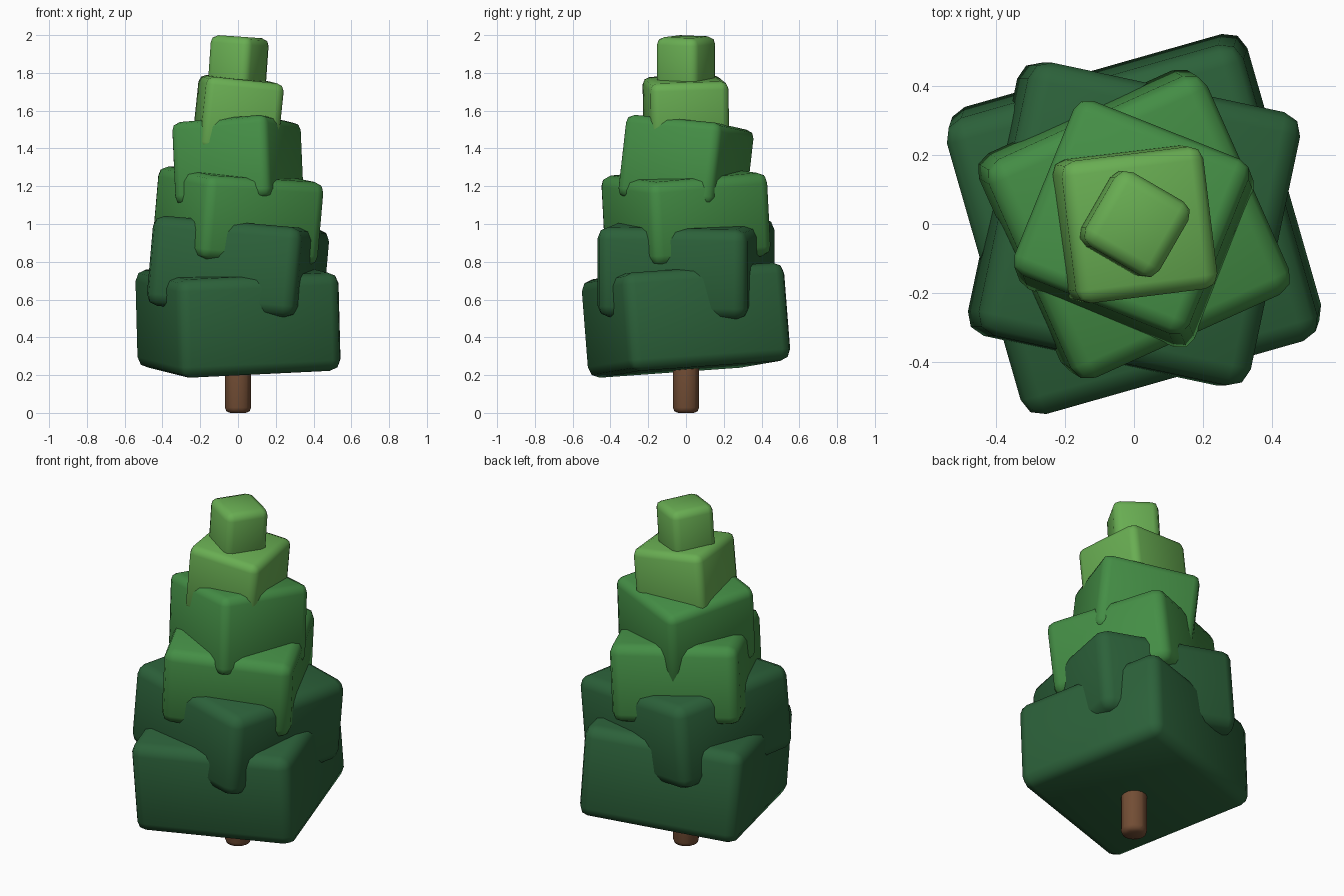
import bpy, bmesh
from math import radians
from mathutils import Matrix

if "Cube" in bpy.data.objects:
    bpy.data.objects.remove(bpy.data.objects["Cube"])


def material(name, color):
    m = bpy.data.materials.new(name)
    m.diffuse_color = (*color, 1)
    m.use_nodes = True
    m.node_tree.nodes["Principled BSDF"].inputs["Base Color"].default_value = m.diffuse_color
    return m


def finish(name, bm, bevel, mat):
    """Round every edge, shade smooth and link the object."""
    bmesh.ops.bevel(bm, geom=bm.edges[:], offset=bevel, segments=2,
                    profile=0.5, affect='EDGES', clamp_overlap=True)
    for f in bm.faces:
        f.smooth = True
    me = bpy.data.meshes.new(name)
    bm.to_mesh(me)
    bm.free()
    me.materials.append(mat)
    ob = bpy.data.objects.new(name, me)
    bpy.context.collection.objects.link(ob)
    return ob


dark = material("dark_green", (0.025, 0.12, 0.042))
mid = material("mid_green", (0.058, 0.27, 0.06))
light = material("light_green", (0.14, 0.42, 0.085))
brown = material("bark", (0.17, 0.075, 0.035))

# Foliage tiers: half width, bottom, top, turn, tilt about x, tilt about y, bevel
tiers = [
    (0.448, 0.23, 0.752, 16, 4.5, -1.5, 0.06, dark),
    (0.405, 0.53, 1.008, -12, 0, 5, 0.06, dark),
    (0.348, 0.82, 1.265, 24, 3, 5, 0.055, mid),
    (0.274, 1.10, 1.54, -22, -6.5, -2.5, 0.045, mid),
    (0.208, 1.38, 1.768, 7, 1, 6, 0.04, light),
    (0.124, 1.66, 1.992, -30, 0, 4, 0.04, light),
]
for i, (half, z0, z1, turn, rx, ry, bevel, mat) in enumerate(tiers, 1):
    bm = bmesh.new()
    bmesh.ops.create_cube(bm, size=1,
                          matrix=Matrix.Diagonal((2 * half, 2 * half, z1 - z0, 1)))
    ob = finish(f"foliage_tier_{i}", bm, bevel, mat)
    ob.location = (0, 0, (z0 + z1) / 2)
    ob.rotation_mode = 'ZYX'  # turn first, then tilt
    ob.rotation_euler = (radians(rx), radians(ry), radians(turn))

# Trunk: short eight-sided post with rounded ends
bm = bmesh.new()
bmesh.ops.create_cone(bm, cap_ends=True, segments=8, radius1=0.075, radius2=0.075,
                      depth=0.4, matrix=Matrix.Translation((0, 0, 0.2))
                      @ Matrix.Rotation(radians(22.5), 4, 'Z'))
finish("trunk", bm, 0.028, brown)
